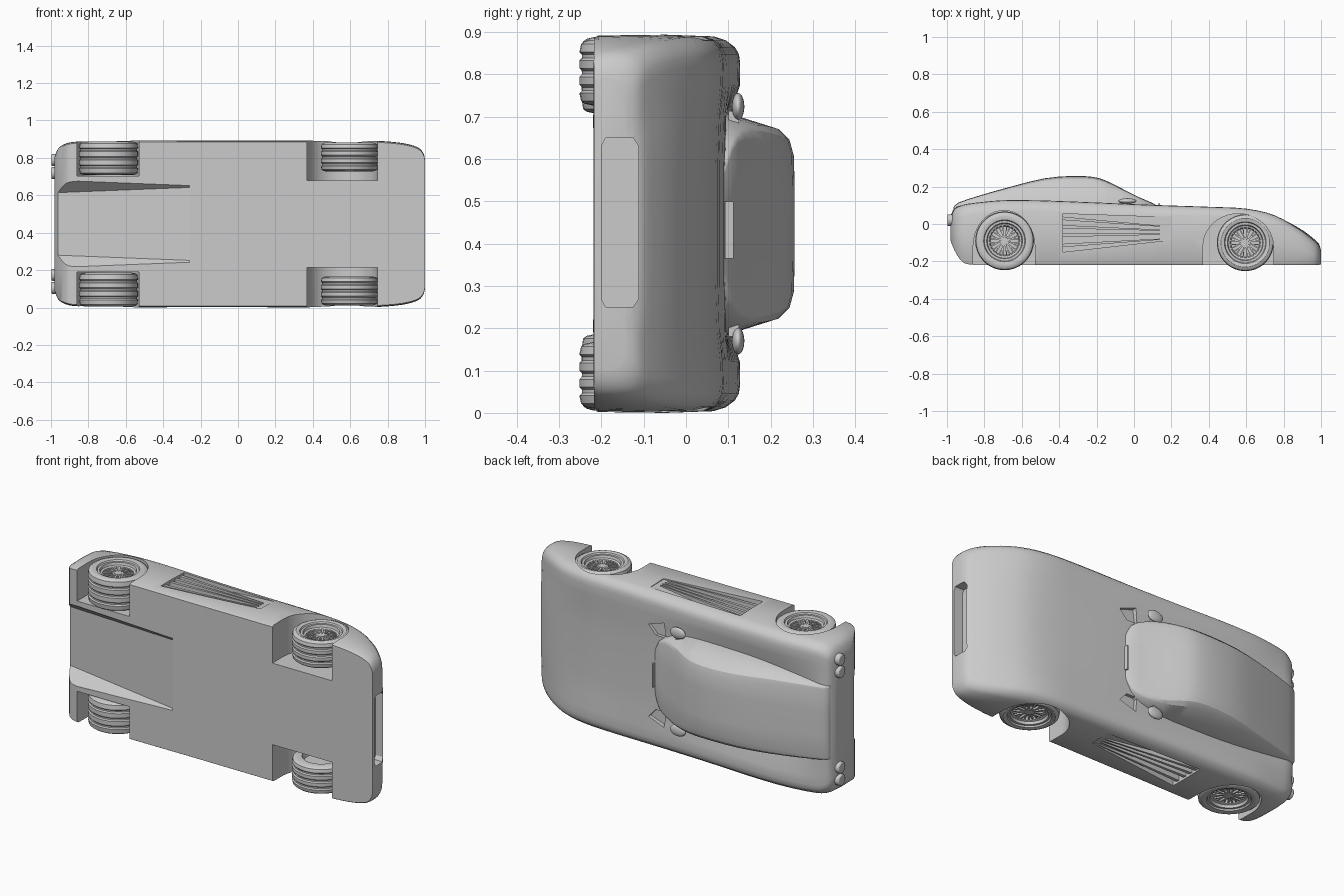
import bpy, bmesh, math
from mathutils import Vector

if "Cube" in bpy.data.objects:
    bpy.data.objects.remove(bpy.data.objects["Cube"])

ZC = 0.447  # car lies on its side: length x, height y, width z


def side_z(d, s):
    """Depth d measured inward from the flank of side s (0 or 1)."""
    return d if s == 0 else 2 * ZC - d


def finish(name, bm, angle=32):
    bmesh.ops.remove_doubles(bm, verts=bm.verts, dist=1e-5)
    bmesh.ops.recalc_face_normals(bm, faces=bm.faces)
    me = bpy.data.meshes.new(name)
    bm.to_mesh(me)
    bm.free()
    ob = bpy.data.objects.new(name, me)
    bpy.context.collection.objects.link(ob)
    smooth(ob, angle)
    return ob


def smooth(ob, angle):
    bpy.ops.object.select_all(action='DESELECT')
    ob.select_set(True)
    bpy.context.view_layer.objects.active = ob
    bpy.ops.object.shade_smooth_by_angle(angle=math.radians(angle))


def loft(name, rings, angle=32):
    bm = bmesh.new()
    rows = [[bm.verts.new(p) for p in r] for r in rings]
    n = len(rows[0])
    for a, b in zip(rows, rows[1:]):
        for i in range(n):
            bm.faces.new((a[i], a[(i + 1) % n], b[(i + 1) % n], b[i]))
    bm.faces.new(rows[0])
    bm.faces.new(rows[-1])
    return finish(name, bm, angle)


def mirrored_ring(x, half):
    """half: (y, half width) from bottom centre to top centre."""
    full = half + [(y, -w) for y, w in half[-2:0:-1]]
    return [(x, y, ZC + w) for y, w in full]


def rect(x, y0, y1, d0, d1, s=0):
    return [(x, y, side_z(d, s)) for y, d in ((y0, d0), (y1, d0), (y1, d1), (y0, d1))]


def spline(st, steps):
    """Catmull-Rom resampling of a station table."""
    st = [Vector(p) for p in st]
    out = []
    for i in range(len(st) - 1):
        p1, p2 = st[i], st[i + 1]
        m1 = (p2 - st[max(i - 1, 0)]) / 2
        m2 = (st[min(i + 2, len(st) - 1)] - p1) / 2
        for k in range(steps):
            t = k / steps
            out.append(p1 * (2*t**3 - 3*t*t + 1) + m1 * (t**3 - 2*t*t + t)
                       + p2 * (3*t*t - 2*t**3) + m2 * (t**3 - t*t))
    return out + [st[-1]]


def cut(target, cutter):
    m = target.modifiers.new("cut", 'BOOLEAN')
    m.operation, m.solver, m.object = 'DIFFERENCE', 'EXACT', cutter
    bpy.context.view_layer.objects.active = target
    bpy.ops.object.modifier_apply(modifier=m.name)
    bpy.data.objects.remove(cutter)


# Body shell: x, half width, bottom, shoulder start, fender crown, centre height
stations = [
    (-.98, .36, -.09, -.01, .035, .045), (-.96, .405, -.14, .02, .08, .085),
    (-.92, .43, -.20, .04, .10, .10), (-.86, .44, -.218, .05, .112, .10),
    (-.70, .445, -.218, .065, .127, .095), (-.50, .447, -.218, .065, .126, .09),
    (-.20, .446, -.218, .05, .115, .085), (.10, .446, -.218, .045, .102, .092),
    (.40, .446, -.218, .045, .092, .082), (.60, .446, -.218, .03, .082, .07),
    (.75, .444, -.218, -.01, .047, .042), (.88, .432, -.218, -.07, -.025, -.02),
    (.96, .41, -.218, -.125, -.085, -.078), (.99, .38, -.218, -.15, -.115, -.108),
    (1.0, .345, -.217, -.165, -.145, -.14)]
rings = []
for x, w, b, s, c, m in spline(stations, 3):
    h = c - s
    rings.append(mirrored_ring(x, [
        (b, 0), (b, w * .6), (b, w - .008), (b + .01, w - .002), (s - .4 * (s - b), w),
        (s, w - .004), (s + .45 * h, w - .013), (s + .8 * h, w - .029), (s + .95 * h, w - .045),
        (c, w - .068), (c - .001, w - .12), (c * .3 + m * .7, w - .19), (m, w * .3), (m, 0)]))
body = loft("body_shell", rings)


# Wheel wells with arched tops, open at the flank and underneath
def arch(cx, rx, top, d):
    pts = [(cx - rx, -.3), (cx + rx, -.3)]
    pts += [(cx + rx * math.cos(math.pi * i / 20), -.12 + (top + .12) * math.sin(math.pi * i / 20))
            for i in range(21)]
    return [(x, y, d) for x, y in pts]


for s in (0, 1):
    for cx, rx, top, depth in ((.557, .188, .055, .215), (-.695, .165, .072, .19)):
        cut(body, loft("well_cutter", [arch(cx, rx, top, side_z(-.05, s)),
                                       arch(cx, rx, top, side_z(depth, s))]))
    # Side scoop deepening towards the rear
    cut(body, loft("scoop_cutter", [rect(-.38, -.15, .055, -.03, .05, s),
                                    rect(.2, -.085, .035, -.03, .006, s)]))
    # Triangular vent beside the windscreen base
    tri = [(.17, .185), (.07, .15), (.06, .235), (.125, .235)]
    cut(body, loft("vent_cutter", [[(x, y, side_z(d, s)) for x, d in tri] for y in (.075, .2)]))

# Underside diffuser rising to the tail between sloped walls
cut(body, loft("diffuser_cutter", [mirrored_ring(x, [(-.3, 0), (-.3, lo), (-.218, lo), (y, hi), (y, 0)])
                                   for x, y, lo, hi in ((-1.02, -.13, .235, .165),
                                                        (-.26, -.216, .205, .195))]))

# Front grille opening with chamfered corners
mouth = [(-.20, .27), (-.19, .25), (-.125, .25), (-.112, .27),
         (-.112, .63), (-.125, .65), (-.19, .65), (-.20, .63)]
cut(body, loft("grille_cutter", [[(x, y, z) for y, z in mouth] for x in (.945, 1.05)]))
smooth(body, 32)

# Cabin: x, half width at base, roof height
cab = [(.14, .10, .085), (.10, .19, .110), (.03, .235, .14), (-.06, .257, .185),
       (-.15, .262, .23), (-.22, .262, .25), (-.33, .262, .255), (-.48, .26, .242),
       (-.65, .25, .20), (-.82, .232, .152), (-.94, .215, .112), (-.965, .205, .085)]
rings = []
for x, w, t in spline(cab, 2):
    h = max(t - .08, .002)
    rings.append(mirrored_ring(x, [
        (.03, 0), (.03, w), (.08 + .1 * h, w), (.08 + .8 * h, w - .22 * h),
        (.08 + .94 * h, w - .36 * h), (.08 + h, w - .58 * h), (.082 + h, w * .3), (.082 + h, 0)]))
loft("cabin", rings, 28)


# Wheels: lathed tyre and rim plus spokes
def wheel(name, cx, cy, r, d0, width, s):
    prof = [(0, .028), (.02, .028), (.024, .045), (.076, .048), (.082, .03), (.092, .026),
            (.096, .012), (.108, .012), (.112, .004), (.13, 0), (r - .012, .004)]
    for i in range(4):  # tread ribs
        a, b = width * i / 4, width * (i + 1) / 4
        prof += [(r - (.012 if i == 0 else .006), a + .004), (r - .004 * (i == 0), a + .010),
                 (r - .004 * (i == 3), b - .010), (r - (.012 if i == 3 else .006), b - .004)]
    prof += [(r - .03, width), (.10, width), (.09, width - .03), (0, width - .03)]
    n = 36
    bm = bmesh.new()
    rows = [[bm.verts.new((cx + q * math.cos(2 * math.pi * k / n),
                           cy + q * math.sin(2 * math.pi * k / n), side_z(d0 + d, s)))
             for k in range(n)] for q, d in prof]
    for a, b in zip(rows, rows[1:]):
        for k in range(n):
            bm.faces.new((a[k], a[(k + 1) % n], b[(k + 1) % n], b[k]))
    bmesh.ops.dissolve_degenerate(bm, edges=bm.edges, dist=1e-6)
    finish(name, bm)
    bm = bmesh.new()
    for k in range(12):
        for off in (-.4, .4):  # crossed lattice spokes
            a0 = 2 * math.pi * k / 12
            p = Vector((.018 * math.cos(a0), .018 * math.sin(a0)))
            q = Vector((.084 * math.cos(a0 + off), .084 * math.sin(a0 + off)))
            t = (q - p).normalized().orthogonal() * .0035
            lo, hi = [[bm.verts.new((cx + v.x, cy + v.y, side_z(d0 + d, s)))
                       for v in (p - t, p + t, q + t, q - t)] for d in (.03, .042)]
            bm.faces.new(lo)
            bm.faces.new(hi)
            for i in range(4):
                bm.faces.new((lo[i], lo[(i + 1) % 4], hi[(i + 1) % 4], hi[i]))
    finish(name + "_spokes", bm)


for s, tag in ((0, "right"), (1, "left")):
    wheel("front_wheel_" + tag, .595, -.1, .152, .012, .155, s)
    wheel("rear_wheel_" + tag, -.692, -.09, .157, .006, .18, s)

    # Slim strakes converging forward inside the side scoop
    for i, y in enumerate((.03, -.015, -.06, -.115)):
        loft(f"side_strake_{tag}_{i}", [rect(-.38, y - .009, y + .009, .012, .05, s),
                                        rect(.17, y * .45 - .030, y * .45 - .025, .002, .008, s)])

    # Door mirror and stalk
    bpy.ops.mesh.primitive_uv_sphere_add(segments=16, ring_count=10, radius=1,
                                         location=(-.035, .123, side_z(.17, s)))
    ob = bpy.context.object
    ob.name, ob.scale = "mirror_" + tag, (.048, .015, .032)
    smooth(ob, 60)
    loft("mirror_stalk_" + tag, [rect(-.04, .10, .125, .18, .225, s),
                                 rect(-.02, .10, .125, .18, .225, s)])

    # Paired round tail lights
    for i, d in enumerate((.105, .175)):
        bpy.ops.mesh.primitive_cylinder_add(vertices=20, radius=.032, depth=.08,
                                            location=(-.958, .02, side_z(d, s)),
                                            rotation=(0, math.pi / 2, 0))
        ob = bpy.context.object
        ob.name = f"tail_light_{tag}_{i}"
        bev = ob.modifiers.new("bevel", 'BEVEL')
        bev.width, bev.segments = .006, 2
        smooth(ob, 40)

# Windscreen wiper resting at the glass base
loft("wiper", [[(x, y, z) for x, y in ((.13, .092), (.14, .092), (.137, .112), (.13, .112))]
               for z in (.365, .50)])
